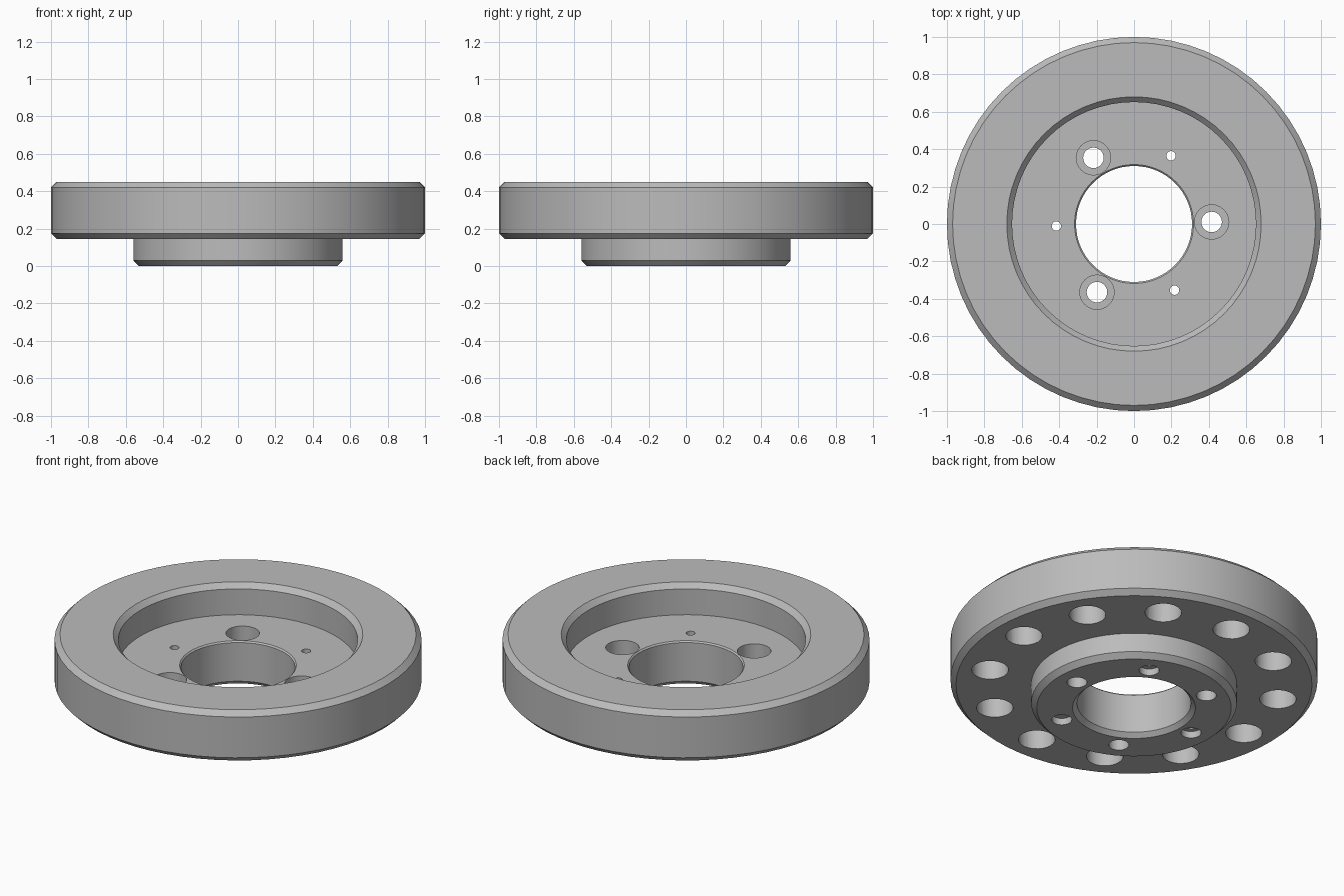
import bpy, bmesh, math

cube = bpy.data.objects.get("Cube")
if cube:
    bpy.data.objects.remove(cube, do_unlink=True)

steel = bpy.data.materials.new("grey_steel")
steel.use_nodes = True
GREY = (0.5, 0.5, 0.5, 1)
steel.diffuse_color = GREY
steel.node_tree.nodes["Principled BSDF"].inputs["Base Color"].default_value = GREY


def lathe(bm, profile, segments, center=(0, 0), closed=False):
    """Spin (radius, z) points about a vertical axis; open profiles get end caps."""
    rings = []
    for r, z in profile:
        angles = [math.tau * i / segments for i in range(segments)]
        rings.append([bm.verts.new((center[0] + r * math.cos(a),
                                    center[1] + r * math.sin(a), z)) for a in angles])
    pairs = list(zip(rings, rings[1:]))
    if closed:
        pairs.append((rings[-1], rings[0]))
    else:
        bm.faces.new(rings[0][::-1])
        bm.faces.new(rings[-1])
    for low, high in pairs:
        for i in range(segments):
            j = (i + 1) % segments
            bm.faces.new((low[i], low[j], high[j], high[i]))


def make_object(name, bm):
    bmesh.ops.recalc_face_normals(bm, faces=bm.faces)
    mesh = bpy.data.meshes.new(name)
    bm.to_mesh(mesh)
    bm.free()
    mesh.materials.append(steel)
    obj = bpy.data.objects.new(name, mesh)
    bpy.context.collection.objects.link(obj)
    return obj


# Flanged wheel body: hub, rim with chamfers, recessed face and central bore
RIM_BASE, FLOOR, TOP = 0.145, 0.265, 0.45
body = bmesh.new()
lathe(body, [
    (0.335, 0), (0.53, 0), (0.56, 0.03), (0.56, RIM_BASE),
    (0.97, RIM_BASE), (1, RIM_BASE + 0.03), (1, TOP - 0.03), (0.97, TOP),
    (0.68, TOP), (0.652, TOP - 0.03), (0.652, FLOOR),
    (0.318, FLOOR), (0.31, FLOOR - 0.008), (0.31, 0.025),
], 64, closed=True)
wheel = make_object("flanged_wheel", body)

# Hole shapes, each as a stepped profile from bottom to top
bolt_hole = [(0.055, -0.1), (0.055, 0.145), (0.092, 0.145), (0.092, 0.35)]
pin_hole = [(0.055, -0.1), (0.055, 0.04), (0.025, 0.04), (0.025, 0.35)]
blind_hole = [(0.1, 0.05), (0.1, 0.34)]

# Rings of holes: profile, count, circle radius, start angle
cutter_mesh = bmesh.new()
for profile, count, radius, start in (
        (bolt_hole, 3, 0.415, 1.5),
        (pin_hole, 3, 0.415, 61.5),
        (blind_hole, 12, 0.8, 1.5)):
    for k in range(count):
        a = math.radians(start) + math.tau * k / count
        lathe(cutter_mesh, profile, 24, (radius * math.cos(a), radius * math.sin(a)))
cutter = make_object("hole_cutter", cutter_mesh)
cutter.hide_render = True

# Drill the holes, then shade
drill = wheel.modifiers.new("drill_holes", "BOOLEAN")
drill.operation = "DIFFERENCE"
drill.solver = "EXACT"
drill.object = cutter
bpy.ops.object.select_all(action="DESELECT")
wheel.select_set(True)
bpy.context.view_layer.objects.active = wheel
bpy.ops.object.modifier_apply(modifier=drill.name)
bpy.data.objects.remove(cutter, do_unlink=True)
bpy.ops.object.shade_smooth_by_angle(angle=math.radians(30))
